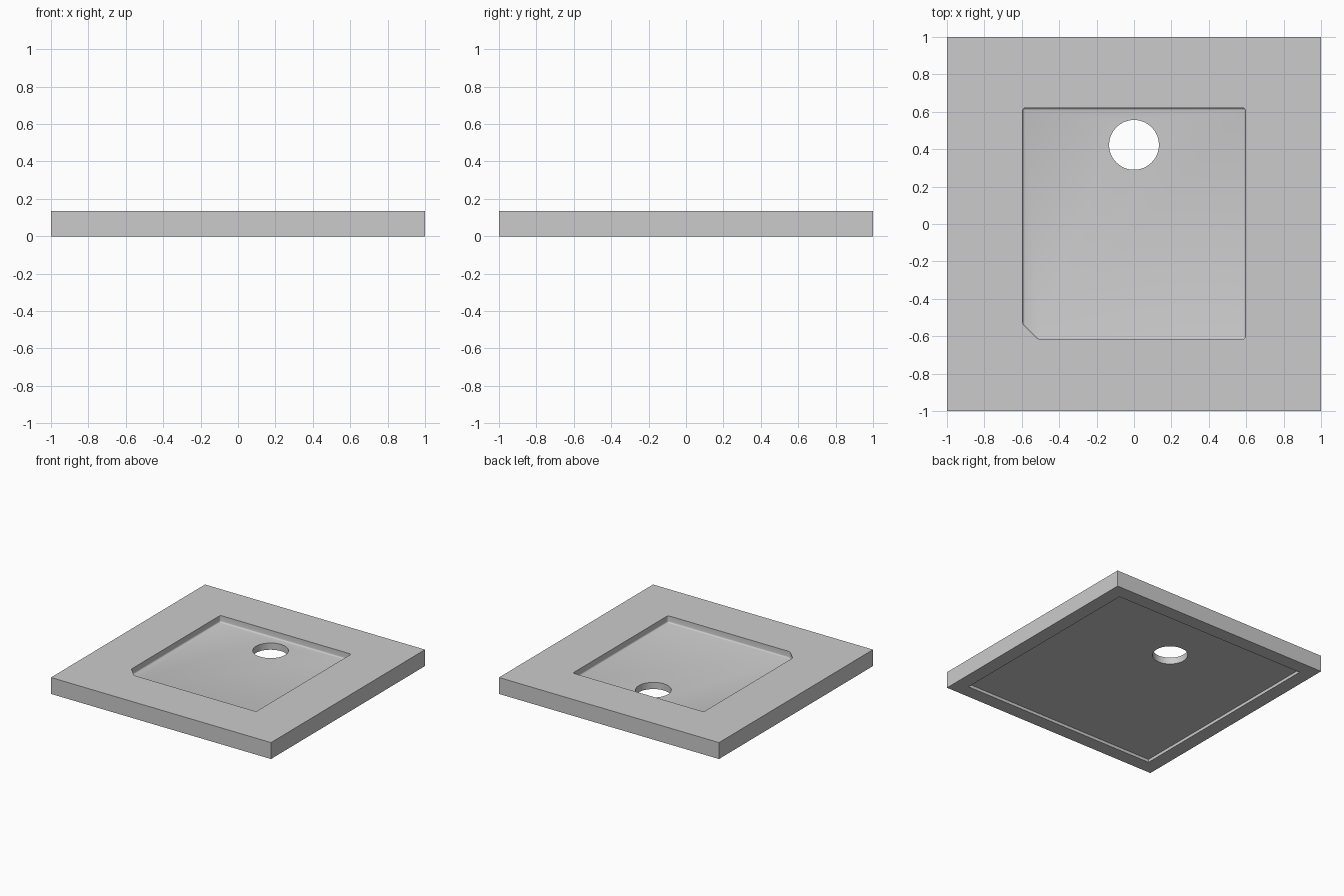
import bpy
import bmesh
from mathutils import Matrix, Vector

old = bpy.data.objects.get("Cube")
if old:
    bpy.data.objects.remove(old, do_unlink=True)

HEIGHT = 0.135
FLOOR = 0.08        # height of the pocket floor
RECESS = 0.025      # depth of the underside recess

grey = bpy.data.materials.new("light_grey")
grey.use_nodes = True
grey.diffuse_color = (0.6, 0.6, 0.6, 1)
grey.node_tree.nodes["Principled BSDF"].inputs["Base Color"].default_value = (0.6, 0.6, 0.6, 1)


def prism(name, outline, low, high, fillet=0):
    """Extrude an outline upward; optionally round its bottom and upright edges."""
    bm = bmesh.new()
    base = bm.faces.new([bm.verts.new((x, y, low)) for x, y in outline])
    result = bmesh.ops.extrude_face_region(bm, geom=[base])
    top = [v for v in result["geom"] if isinstance(v, bmesh.types.BMVert)]
    bmesh.ops.translate(bm, verts=top, vec=Vector((0, 0, high - low)))
    bmesh.ops.recalc_face_normals(bm, faces=bm.faces)
    if fillet:
        edges = [e for e in bm.edges if min(v.co.z for v in e.verts) < low + 0.001]
        bmesh.ops.bevel(bm, geom=edges, offset=fillet, segments=4,
                        profile=0.5, affect='EDGES')
    return finish(name, bm)


def finish(name, bm):
    mesh = bpy.data.meshes.new(name)
    bm.to_mesh(mesh)
    bm.free()
    mesh.materials.append(grey)
    obj = bpy.data.objects.new(name, mesh)
    bpy.context.collection.objects.link(obj)
    return obj


def square(half):
    return [(-half, -half), (half, -half), (half, half), (-half, half)]


# Slab
tray = prism("tray", square(1), 0, HEIGHT)

# Pocket with one clipped corner, shallow underside recess, drain hole
pocket_outline = [(-0.515, -0.615), (0.595, -0.615), (0.595, 0.62),
                  (-0.595, 0.62), (-0.595, -0.535)]
pocket = prism("pocket_cutter", pocket_outline, FLOOR, HEIGHT + 0.1, 0.012)
recess = prism("recess_cutter", square(0.885), -0.1, RECESS)
bm = bmesh.new()
bmesh.ops.create_cone(bm, cap_ends=True, segments=64, radius1=0.133, radius2=0.133,
                      depth=1, matrix=Matrix.Translation((0, 0.423, 0)))
drain = finish("drain_cutter", bm)

# Cut the slab and drop the cutters
bpy.ops.object.select_all(action='DESELECT')
bpy.context.view_layer.objects.active = tray
tray.select_set(True)
for cutter in (pocket, recess, drain):
    cutter.hide_render = True
    mod = tray.modifiers.new(cutter.name, 'BOOLEAN')
    mod.operation = 'DIFFERENCE'
    mod.solver = 'EXACT'
    mod.object = cutter
    bpy.ops.object.modifier_apply(modifier=mod.name)
    bpy.data.objects.remove(cutter, do_unlink=True)

bpy.ops.object.shade_smooth_by_angle(angle=0.52)
